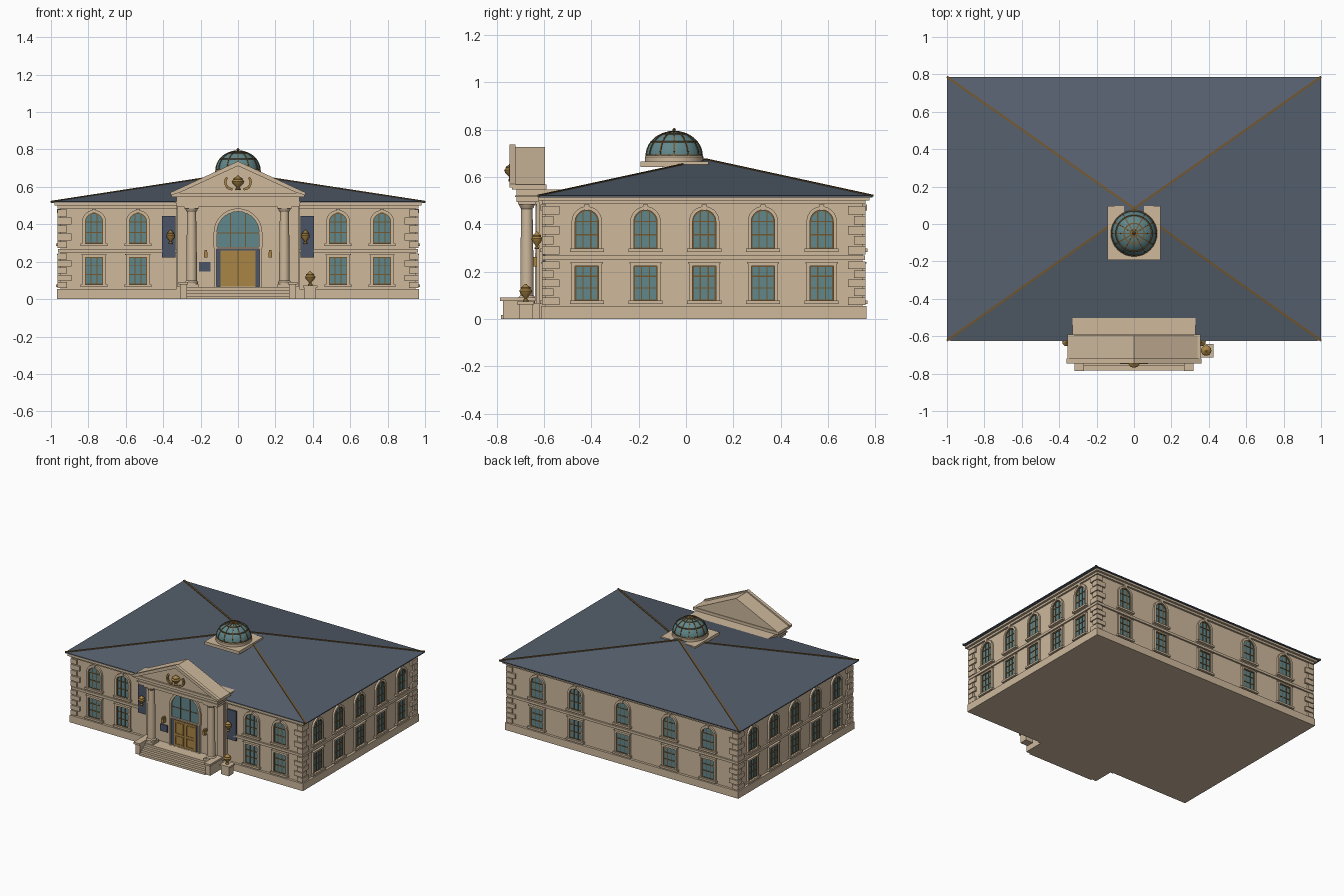
import bpy, bmesh, math
from mathutils import Vector, Matrix

if "Cube" in bpy.data.objects:
    bpy.data.objects.remove(bpy.data.objects["Cube"])

def mat(name, rgb):
    m = bpy.data.materials.new(name)
    m.diffuse_color = (*rgb, 1)
    m.use_nodes = True
    m.node_tree.nodes["Principled BSDF"].inputs["Base Color"].default_value = m.diffuse_color
    return m

STONE = mat("stone", (0.62, 0.485, 0.335))
SLATE = mat("slate", (0.092, 0.118, 0.155))
GLASS = mat("teal glass", (0.12, 0.245, 0.26))
GOLD = mat("gold", (0.40, 0.235, 0.06))
BRONZE = mat("bronze", (0.17, 0.095, 0.03))
NAVY = mat("navy", (0.07, 0.09, 0.14))

class Part:
    """Collects simple solids into one named object."""
    def __init__(self, name, material, smooth=False):
        self.name, self.material, self.smooth = name, material, smooth
        self.bm = bmesh.new()

    def box(self, x0, x1, y0, y1, z0, z1):
        m = Matrix.Translation(((x0+x1)/2, (y0+y1)/2, (z0+z1)/2)) @ Matrix.Diagonal((x1-x0, y1-y0, z1-z0, 1))
        bmesh.ops.create_cube(self.bm, size=1, matrix=m)

    def prism(self, frame, pts, d0, d1):
        a = [self.bm.verts.new(frame @ Vector((u, d0, z))) for u, z in pts]
        b = [self.bm.verts.new(frame @ Vector((u, d1, z))) for u, z in pts]
        self.bm.faces.new(a)
        self.bm.faces.new(b[::-1])
        for i in range(len(a)):
            j = (i+1) % len(a)
            self.bm.faces.new((a[i], b[i], b[j], a[j]))

    def ring(self, frame, outer, inner, d0, d1):
        rows = [[self.bm.verts.new(frame @ Vector((u, d, z))) for u, z in o]
                for o, d in ((outer, d0), (outer, d1), (inner, d1), (inner, d0))]
        n = len(outer)
        for r in range(4):
            p, q = rows[r], rows[(r+1) % 4]
            for i in range(n):
                j = (i+1) % n
                self.bm.faces.new((p[i], p[j], q[j], q[i]))

    def bar(self, p, q, w, h=None):
        p, q = Vector(p), Vector(q)
        d = q-p
        m = Matrix.Translation((p+q)/2) @ d.to_track_quat('Y', 'Z').to_matrix().to_4x4()
        bmesh.ops.create_cube(self.bm, size=1, matrix=m @ Matrix.Diagonal((w, d.length, h or w, 1)))

    def lathe(self, x, y, profile, n=20):
        rows = [[self.bm.verts.new((x+r*math.cos(2*math.pi*i/n), y+r*math.sin(2*math.pi*i/n), z))
                 for i in range(n)] for r, z in profile]
        for p, q in zip(rows, rows[1:]):
            for i in range(n):
                self.bm.faces.new((p[i], p[(i+1) % n], q[(i+1) % n], q[i]))
        self.bm.faces.new(rows[0][::-1])
        self.bm.faces.new(rows[-1])

    def done(self):
        bmesh.ops.recalc_face_normals(self.bm, faces=self.bm.faces)
        me = bpy.data.meshes.new(self.name)
        self.bm.to_mesh(me)
        self.bm.free()
        ob = bpy.data.objects.new(self.name, me)
        bpy.context.collection.objects.link(ob)
        me.materials.append(self.material)
        if self.smooth:
            bpy.context.view_layer.objects.active = ob
            ob.select_set(True)
            bpy.ops.object.shade_smooth_by_angle(angle=math.radians(35))
            ob.select_set(False)

def frame(origin, u, n):
    return Matrix(((u[0], n[0], 0, origin[0]), (u[1], n[1], 0, origin[1]), (0, 0, 1, 0), (0, 0, 0, 1)))

def rect(w, z0, z1, u=0):
    return [(u-w, z0), (u+w, z0), (u+w, z1), (u-w, z1)]

def arch(w, z0, spring, u=0, n=14):
    return [(u-w, z0), (u+w, z0)] + [(u+w*math.cos(math.pi*i/n), spring+w*math.sin(math.pi*i/n)) for i in range(n+1)]

X, Y0, Y1, YC = 0.95, -0.595, 0.745, 0.083

# Main block, plinth, string course and cornice
walls = Part("walls", STONE)
walls.box(-X, X, Y0, Y1, 0, 0.51)
trim = Part("wall_trim", STONE)
for e, z0, z1 in ((0.018, 0, 0.055), (0.012, 0.25, 0.268), (0.014, 0.485, 0.5), (0.03, 0.5, 0.516)):
    trim.box(-X-e, X+e, Y0-e, Y1+e, z0, z1)

# Corner quoins, alternately long and short
quoins = Part("corner_quoins", STONE)
for sx in (-1, 1):
    for y, sy in ((Y0, 1), (Y1, -1)):
        for base, step in ((0.06, 0.038), (0.272, 0.0425)):
            for k in range(5):
                lx, ly = (0.06, 0.035) if k % 2 else (0.035, 0.06)
                xs = sorted((sx*(X+0.014), sx*(X-lx)))
                ys = sorted((y-sy*0.014, y+sy*ly))
                quoins.box(*xs, *ys, base+k*step, base+(k+1)*step-0.006)

# Windows: arched above, rectangular below, on all four sides
surround = Part("window_surrounds", STONE)
glass = Part("window_glass", GLASS)
bars = Part("window_bars", BRONZE)

def window(f, u):
    for w0, lo, hi, head in ((0.049, 0.078, 0.225, 0), (0.049, 0.297, 0.412, 1)):
        shape = arch if head else rect
        top = hi+w0 if head else hi
        outer = shape(w0+0.015, lo, hi + (0 if head else 0.013), u)
        surround.ring(f, outer, shape(w0, lo+0.001, hi, u), -0.002, 0.014)
        surround.prism(f, rect(0.072, lo-0.014, lo, u), -0.002, 0.022)
        glass.prism(f, shape(w0, lo, hi, u), -0.002, 0.003)
        bars.ring(f, shape(w0, lo, hi, u), shape(w0-0.005, lo+0.005, hi-(0 if head else 0.005), u), 0, 0.007)
        for k in (-0.34, 0.34):
            rise = math.sqrt(1-k*k)*w0 if head else 0
            bars.prism(f, rect(0.0025, lo, hi+rise, u+k*w0), 0, 0.007)
        for t in (0.36, 0.7):
            z = lo+t*(top-lo)
            bars.prism(f, rect(w0, z-0.0025, z+0.0025, u), 0, 0.007)
        if head:
            surround.prism(f, [(u-0.007, top-0.002), (u+0.007, top-0.002), (u+0.011, top+0.022), (u-0.011, top+0.022)], 0, 0.019)
        else:
            surround.prism(f, rect(0.068, hi+0.01, hi+0.016, u), 0, 0.018)

front = frame((0, Y0), (1, 0), (0, -1))
back = frame((0, Y1), (-1, 0), (0, 1))
right = frame((X, YC-0.006), (0, 1), (1, 0))
left = frame((-X, YC-0.006), (0, -1), (-1, 0))
for f, us in ((front, (-0.77, -0.535, 0.535, 0.77)), (back, (-0.71, -0.39, 0, 0.39, 0.71)),
              (right, (-0.496, -0.248, 0, 0.248, 0.496)), (left, (-0.496, -0.248, 0, 0.248, 0.496))):
    for u in us:
        window(f, u)

# Hipped roof with ridge strips
roof = Part("hip_roof", SLATE)
corners = [(-1, -0.623), (1, -0.623), (1, 0.787), (-1, 0.787)]
low = [roof.bm.verts.new((x, y, 0.514)) for x, y in corners]
eave = [roof.bm.verts.new((x, y, 0.521)) for x, y in corners]
apex = roof.bm.verts.new((0, YC, 0.674))
roof.bm.faces.new(low[::-1])
hips = Part("hip_strips", BRONZE)
for i in range(4):
    j = (i+1) % 4
    roof.bm.faces.new((low[i], low[j], eave[j], eave[i]))
    roof.bm.faces.new((eave[i], eave[j], apex))
    hips.bar((*corners[i], 0.521), (0, YC, 0.674), 0.012, 0.008)

# Glazed dome on a square base and drum
DY, R, H, DZ = -0.05, 0.118, 0.102, 0.69
base = Part("dome_base", STONE, True)
base.box(-0.142, 0.142, -0.193, 0.095, 0.643, 0.666)
base.lathe(0, DY, [(0.124, 0.66), (0.124, 0.685), (0.119, 0.692)], 32)
dome = Part("dome_glass", GLASS, True)
dome.lathe(0, DY, [(R*math.cos(a), DZ+H*math.sin(a)) for a in [math.radians(k*8.8) for k in range(11)]], 36)
ribs = Part("dome_ribs", BRONZE)
def on_dome(a, b):
    return (R*math.cos(b)*math.cos(a), DY+R*math.cos(b)*math.sin(a), DZ+H*math.sin(b))
for k in range(12):
    a = 2*math.pi*k/12
    for s in range(10):
        ribs.bar(on_dome(a, s*math.pi/20), on_dome(a, (s+1)*math.pi/20), 0.006)
for b in (0.03, 0.62, 1.1, 1.4):
    for k in range(36):
        ribs.bar(on_dome(2*math.pi*k/36, b), on_dome(2*math.pi*(k+1)/36, b), 0.006)
ribs.lathe(0, DY, [(0.012, 0.788), (0.006, 0.796), (0.008, 0.8), (0.002, 0.808)], 10)

# Portico: wall, entablature and gabled pediment
portico = Part("portico", STONE)
portico.prism(front, rect(0.33, 0, 0.5), 0, 0.025)
portico.box(-0.33, 0.33, -0.715, -0.48, 0.495, 0.547)
portico.box(-0.338, 0.338, -0.722, -0.59, 0.515, 0.522)
for s in (-1, 1):
    portico.prism(front, rect(0.028, 0.065, 0.495, s*0.295), 0.02, 0.036)
pediment = Part("pediment", STONE)
pediment.box(-0.355, 0.355, -0.735, -0.59, 0.547, 0.568)
pediment.prism(front, [(-0.345, 0.565), (0.345, 0.565), (0, 0.727)], 0, 0.128)
for s in (-1, 1):
    pediment.prism(front, [(s*0.36, 0.556), (s*0.36, 0.57), (0, 0.737), (0, 0.712), (s*0.315, 0.568)], 0.125, 0.15)

# Columns
columns = Part("columns", STONE, True)
for s in (-1, 1):
    x, y = s*0.248, -0.672
    columns.box(x-0.038, x+0.038, y-0.035, y+0.035, 0.065, 0.082)
    columns.lathe(x, y, [(0.035, 0.082), (0.035, 0.092), (0.028, 0.1), (0.0275, 0.25), (0.024, 0.465),
                         (0.029, 0.472), (0.034, 0.484)], 24)
    columns.box(x-0.04, x+0.04, y-0.038, y+0.038, 0.484, 0.496)

# Entrance steps with cheek blocks
steps = Part("entrance_steps", STONE)
for k in range(4):
    steps.box(-0.275, 0.275, -0.782+k*0.022, -0.6, k*0.0165, (k+1)*0.0165)
steps.box(-0.31, 0.31, -0.71, -0.6, 0, 0.066)
for s in (-1, 1):
    steps.box(*sorted((s*0.272, s*0.31)), -0.772, -0.64, 0, 0.077)
    steps.box(*sorted((s*0.267, s*0.317)), -0.786, -0.635, 0.077, 0.091)

# Doorway with arched fanlight; d is measured from the main wall
door_frame = Part("door_frame", STONE)
door_frame.ring(front, arch(0.13, 0.275, 0.355), arch(0.113, 0.276, 0.355), 0.024, 0.04)
door_frame.ring(front, rect(0.128, 0.066, 0.278), rect(0.115, 0.067, 0.268), 0.024, 0.042)
glass.prism(front, arch(0.113, 0.275, 0.355), 0.02, 0.029)
for p in ((-0.04, 0.46), (0.04, 0.46)):
    bars.prism(front, rect(0.002, 0.276, p[1], p[0]), 0.025, 0.032)
bars.prism(front, rect(0.112, 0.352, 0.356), 0.025, 0.032)
navy = Part("navy_panels", NAVY)
navy.prism(front, rect(0.115, 0.066, 0.269), 0.02, 0.029)
doors = Part("double_doors", GOLD)
doors.prism(front, rect(0.0925, 0.066, 0.26), 0.025, 0.034)
for s in (-1, 1):
    for z0, z1 in ((0.08, 0.145), (0.16, 0.245)):
        doors.ring(front, rect(0.034, z0, z1, s*0.046), rect(0.029, z0+0.005, z1-0.005, s*0.046), 0.033, 0.038)
bars.prism(front, rect(0.0015, 0.067, 0.26), 0.03, 0.037)

# Hanging banners and wall plaque
for s in (-1, 1):
    navy.prism(front, rect(0.037, 0.222, 0.445, s*0.37), 0, 0.012)
navy.prism(front, rect(0.03, 0.147, 0.198, -0.178), 0.02, 0.033)

# Gilded urns, wall lanterns and pediment ornament
gilt = Part("gilded_ornaments", GOLD, True)
URN = [(0.4, 0), (0.45, 0.08), (0.2, 0.16), (0.35, 0.25), (0.85, 0.45), (1, 0.6), (0.75, 0.72), (0.8, 0.78), (0.4, 0.88), (0.1, 1)]
def urn(x, y, z, r, h):
    gilt.lathe(x, y, [(r*a, z+h*b) for a, b in URN], 14)
urn(0.386, -0.677, 0.074, 0.028, 0.075)
for s in (-1, 1):
    urn(s*0.36, -0.63, 0.295, 0.024, 0.075)
    gilt.box(s*0.172-0.01, s*0.172+0.01, -0.655, -0.62, 0.222, 0.252)
    gilt.box(s*0.172-0.006, s*0.172+0.006, -0.65, -0.62, 0.252, 0.262)
    arc = [(s*(0.03+0.038*math.sin(t)), -0.742, 0.625-0.038*math.cos(t)) for t in (0, 0.4, 0.8, 1.2, 1.6, 2.0, 2.3)]
    for p, q in zip(arc, arc[1:]):
        gilt.bar(p, q, 0.013)
urn(0, -0.737, 0.582, 0.032, 0.078)

# Urn pedestal beside the steps
pedestal = Part("urn_pedestal", STONE)
pedestal.box(0.354, 0.418, -0.706, -0.648, 0, 0.062)
pedestal.box(0.347, 0.425, -0.713, -0.641, 0.062, 0.074)

for part in (walls, trim, quoins, surround, glass, bars, roof, hips, base, dome, ribs, portico, pediment,
             columns, steps, door_frame, navy, doors, gilt, pedestal):
    part.done()
